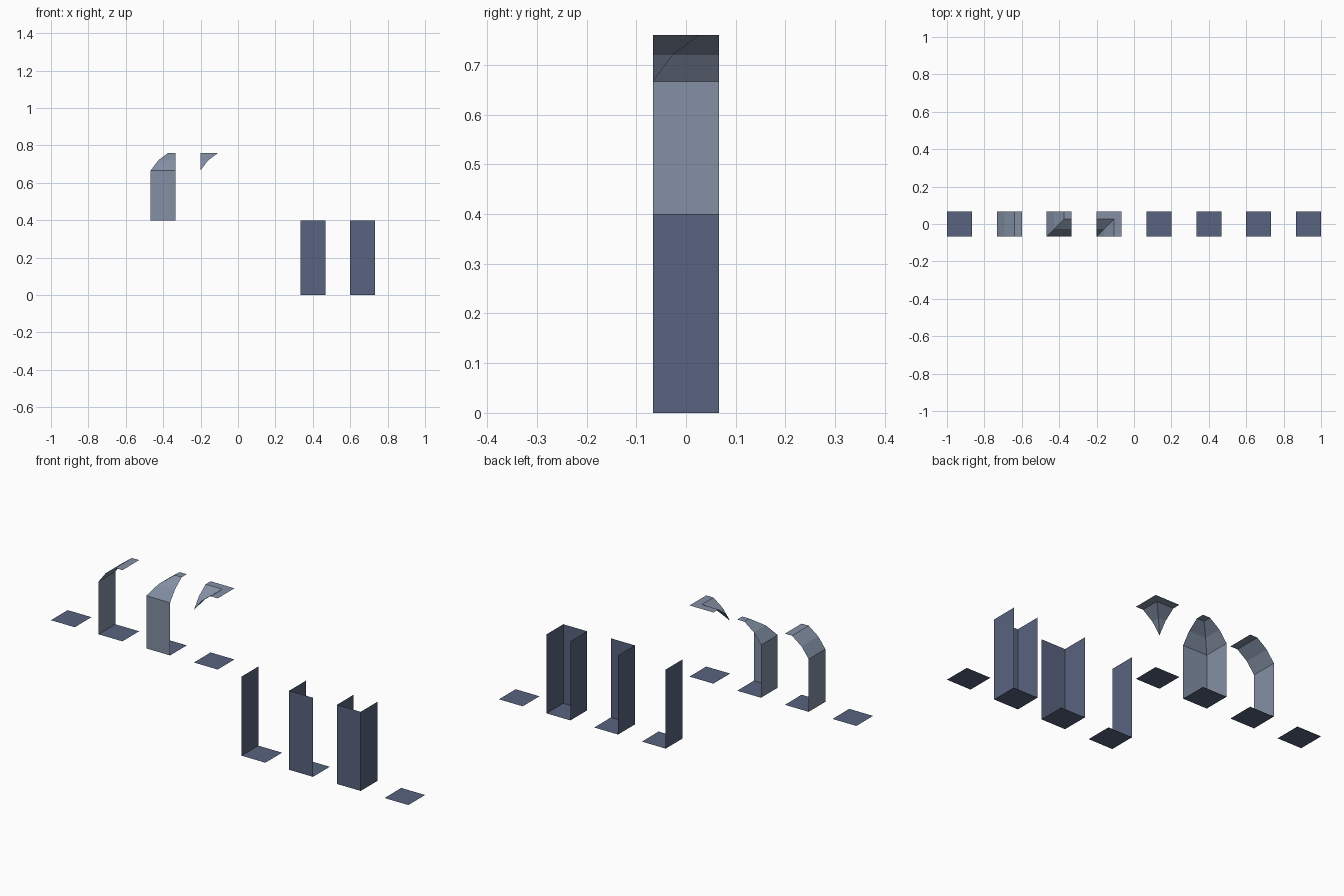
import bpy, bmesh

if "Cube" in bpy.data.objects:
    bpy.data.objects.remove(bpy.data.objects["Cube"])

S = 2 / 15            # tile width
STEP = 2 * S          # spacing between tiles
H = 0.4               # cliff height, also the level of the upper tiles
# arch section: (distance in from the wall, height)
ARCH = [(0, H), (0, H + 2 * S), (0.3 * S, H + 2.4 * S), (0.7 * S, H + 2.7 * S)]
A, TOP = ARCH[-1]


def material(name, rgb):
    m = bpy.data.materials.new(name)
    m.diffuse_color = (*rgb, 1)
    m.use_nodes = True
    m.node_tree.nodes["Principled BSDF"].inputs["Base Color"].default_value = m.diffuse_color
    return m


DARK = material("dark slate blue", (0.098, 0.125, 0.209))
LIGHT = material("light slate grey", (0.227, 0.279, 0.376))


def build(name, tile, faces, mat):
    """Make a mesh from polygons given in tile coordinates (0..S)."""
    bm = bmesh.new()
    x0, y0 = -1 + tile * STEP, -S / 2
    for f in faces:
        bm.faces.new([bm.verts.new((x0 + x, y0 + y, z)) for x, y, z in f])
    bmesh.ops.remove_doubles(bm, verts=bm.verts, dist=1e-5)
    me = bpy.data.meshes.new(name)
    bm.to_mesh(me)
    bm.free()
    me.materials.append(mat)
    bpy.context.collection.objects.link(bpy.data.objects.new(name, me))


def mirrored(faces):
    """Swap x and y so a left side strip becomes a front strip."""
    return [[(y, x, z) for x, y, z in reversed(f)] for f in faces]


def strips(start, end):
    """Left-hand arch strips running in y between start(d) and end(d)."""
    return [[(d, start(d), z), (e, start(e), w), (e, end(e), w), (d, end(d), z)]
            for (d, z), (e, w) in zip(ARCH, ARCH[1:])]


def flat(pts, z):
    return [(x, y, z) for x, y in pts]


# floors: four upper tiles, four lower tiles
for i in range(8):
    z = H if i < 4 else 0
    build(f"floor_{i + 1}", i, [flat([(0, 0), (S, 0), (S, S), (0, S)], z)], DARK)

# straight arched wall
straight = strips(lambda d: 0, lambda d: S)
straight.append(flat([(A, 0), (S, 0), (S, S), (A, S)], TOP)[::-1])
build("arch_straight", 1, straight, LIGHT)

# corner with arched walls on the left and front, mitred on the diagonal
side = strips(lambda d: d, lambda d: S)
roof = [flat([(A, A), (A, S), (S, S), (S, A)], TOP)]
build("arch_corner", 2, side + mirrored(side) + roof, LIGHT)

# pendant corner where two arches meet, under an L-shaped ceiling
groin = [[(d, 0, z), (e, 0, w), (e, e, w)] + ([(d, d, z)] if d > 0 else [])
         for (d, z), (e, w) in zip(ARCH[1:], ARCH[2:])]
ell = [flat([(A, 0), (A, A), (0, A), (0, S), (S, S), (S, 0)], TOP)]
build("arch_pendant", 3, groin + mirrored(groin) + ell, LIGHT)

# lower cliff walls
left = [(0, 0, 0), (0, 0, H), (0, S, H), (0, S, 0)]
front = [(0, 0, 0), (S, 0, 0), (S, 0, H), (0, 0, H)][::-1]
right = [(S, 0, 0), (S, S, 0), (S, S, H), (S, 0, H)][::-1]
for tile, name, walls in ((4, "cliff_single", [left]),
                          (5, "cliff_corner", [left, front]),
                          (6, "cliff_end", [left, front, right])):
    build(name, tile, walls, DARK)
